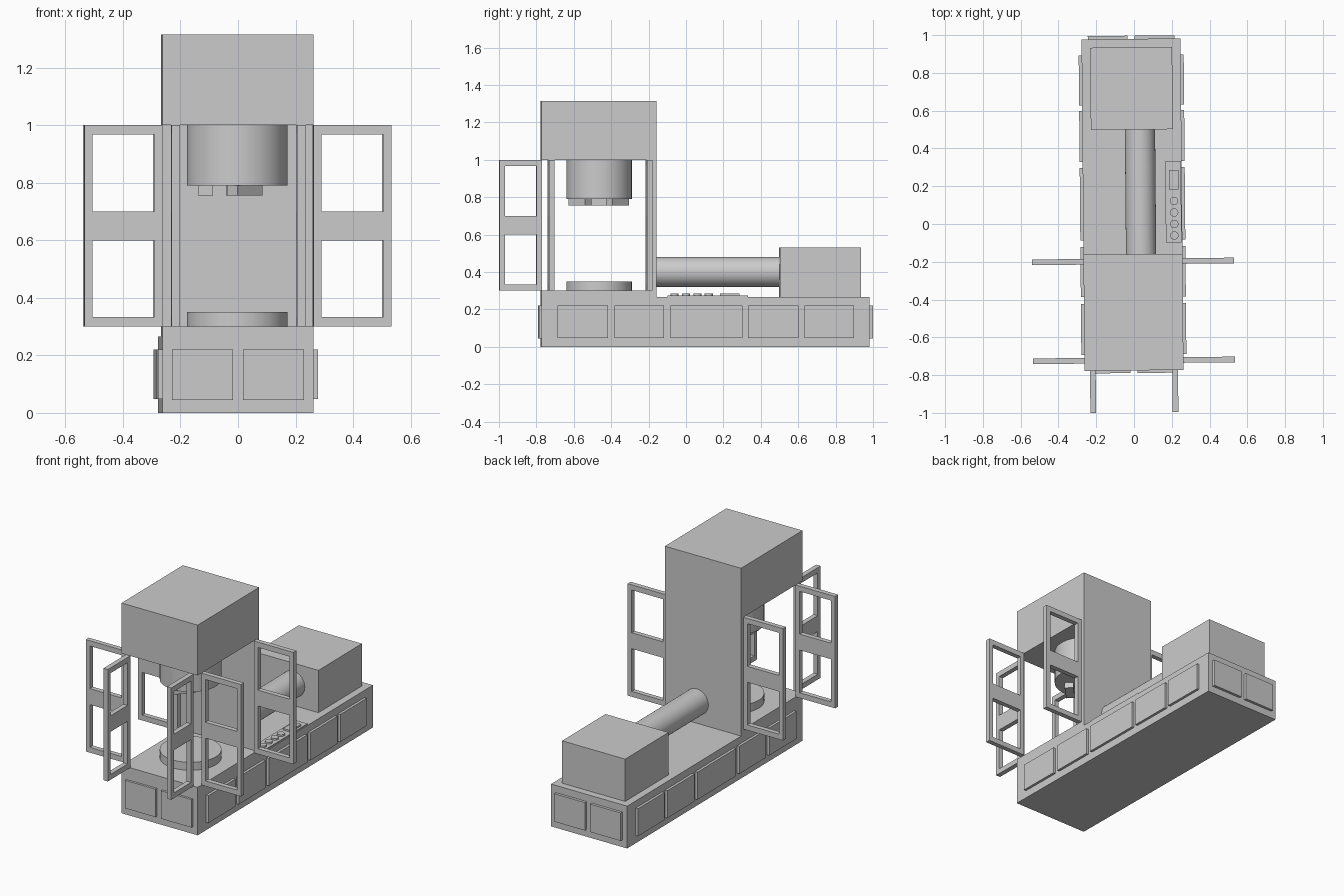
import bpy, bmesh, math
from mathutils import Matrix, Vector

if "Cube" in bpy.data.objects:
    bpy.data.objects.remove(bpy.data.objects["Cube"])

# The whole machine is turned very slightly about its front edge
PIVOT = Vector((0, -0.77, 0))
TURN = Matrix.Translation(PIVOT) @ Matrix.Rotation(0.009, 4, 'Z') @ Matrix.Translation(-PIVOT)


def finish(name, bm, smooth=False):
    bmesh.ops.recalc_face_normals(bm, faces=bm.faces[:])
    bm.transform(TURN)
    me = bpy.data.meshes.new(name)
    bm.to_mesh(me)
    bm.free()
    ob = bpy.data.objects.new(name, me)
    bpy.context.collection.objects.link(ob)
    if smooth:
        bpy.ops.object.select_all(action='DESELECT')
        ob.select_set(True)
        bpy.context.view_layer.objects.active = ob
        bpy.ops.object.shade_smooth_by_angle(angle=math.radians(35))
    return ob


def box(name, x, y, z, rot=0.0):
    c = [(a[0] + a[1]) / 2 for a in (x, y, z)]
    s = [a[1] - a[0] for a in (x, y, z)]
    bm = bmesh.new()
    m = Matrix.Translation(c) @ Matrix.Rotation(rot, 4, 'Z') @ Matrix.Diagonal((*s, 1))
    bmesh.ops.create_cube(bm, size=1, matrix=m)
    return finish(name, bm)


def cylinder(name, centre, r, depth, axis='Z', sides=64):
    bm = bmesh.new()
    m = Matrix.Translation(centre)
    if axis == 'Y':
        m = m @ Matrix.Rotation(math.pi / 2, 4, 'X')
    bmesh.ops.create_cone(bm, cap_ends=True, segments=sides, radius1=r, radius2=r,
                          depth=depth, matrix=m)
    return finish(name, bm, True)


def door(name, origin, direction, width, bar_in, bar_out):
    """Two-window frame: a grid of cells with two holes, extruded to thickness."""
    t = 0.03
    us = [0, bar_in, width - bar_out, width]
    zs = [0.30, 0.333, 0.60, 0.70, 0.967, 1.0]
    d = Vector(direction)
    n = Vector((-d.y, d.x, 0))
    bm = bmesh.new()
    grid = [[bm.verts.new(Vector(origin) + d * u + Vector((0, 0, z)) - n * t / 2)
             for z in zs] for u in us]
    for i in range(3):
        for j in range(5):
            if i == 1 and j in (1, 3):
                continue
            bm.faces.new((grid[i][j], grid[i + 1][j], grid[i + 1][j + 1], grid[i][j + 1]))
    ext = bmesh.ops.extrude_face_region(bm, geom=bm.faces[:], use_keep_orig=True)
    bmesh.ops.translate(bm, vec=n * t,
                        verts=[v for v in ext['geom'] if isinstance(v, bmesh.types.BMVert)])
    finish(name, bm)


W = 0.262

# Base with raised front deck
box("base", (-W, W), (-0.775, 0.98), (0, 0.265))
box("front_deck", (-W, W), (-0.775, -0.16), (0.265, 0.30))

# Rear wall and overhead housing
box("rear_wall", (-W, W), (-0.185, -0.16), (0.30, 1.0))
box("upper_housing", (-W, W), (-0.775, -0.16), (1.0, 1.315))

# Side, front and back base panels
side_spans = [(-0.69, -0.42), (-0.385, -0.12), (-0.085, 0.30), (0.33, 0.60), (0.63, 0.895)]
for side, s in (("left", -1), ("right", 1)):
    for i, span in enumerate(side_spans):
        box(f"{side}_panel_{i + 1}", sorted((s * (W - 0.01), s * (W + 0.016))), span, (0.048, 0.22))
    xs = sorted((s * 0.018, s * 0.229))
    box(f"front_panel_{side}", xs, (-0.789, -0.765), (0.045, 0.22))
    box(f"back_panel_{side}", xs, (0.97, 0.997), (0.045, 0.22))

    # Opened doors: two on each side, one at the front
    door(f"side_door_front_{side}", (s * W, -0.722, 0), (s, 0, 0), 0.272, 0.028, 0.028)
    door(f"side_door_rear_{side}", (s * W, -0.198, 0), (s, 0, 0), 0.272, 0.028, 0.028)
    door(f"front_door_{side}", (s * 0.218, -0.773, 0), (0, -1, 0), 0.225, 0.028, 0.028)

# Work table and tool head
cylinder("work_table", (0, -0.465, 0.325), 0.175, 0.05)
cylinder("tool_head", (0, -0.465, 0.895), 0.175, 0.21)

# Three jaws under the head
for i, (cx, cy, ang) in enumerate([(-0.11, -0.467, 90), (0.025, -0.567, 45), (0.025, -0.367, -45)]):
    box(f"jaw_{i + 1}", (cx - 0.062, cx + 0.062), (cy - 0.026, cy + 0.026), (0.755, 0.80),
        math.radians(ang))

# Drive tube and rear motor box
cylinder("drive_tube", (0.043, 0.17, 0.40), 0.08, 0.67, 'Y')
box("motor_box", (-0.217, 0.217), (0.50, 0.935), (0.265, 0.53))

# Control console with screen and buttons
box("console_plate", (0.175, 0.258), (-0.10, 0.33), (0.26, 0.273))
box("console_screen", (0.194, 0.245), (0.18, 0.285), (0.27, 0.284))
for i in range(4):
    cylinder(f"button_{i + 1}", (0.22, -0.063 + i * 0.061, 0.277), 0.022, 0.014, sides=32)
